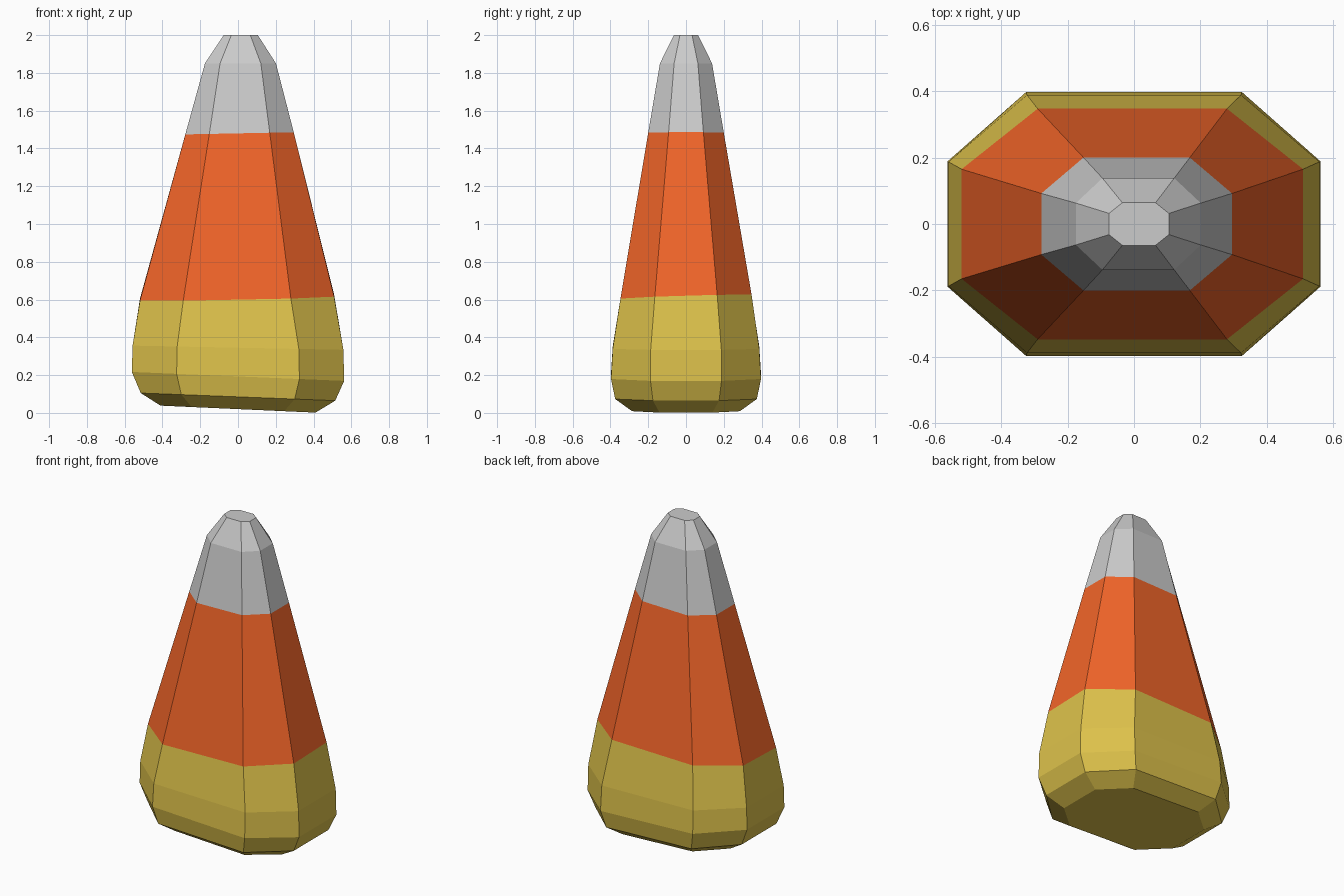
import bpy, bmesh

if "Cube" in bpy.data.objects:
    bpy.data.objects.remove(bpy.data.objects["Cube"])

def material(name, rgb):
    m = bpy.data.materials.new(name)
    m.diffuse_color = (*rgb, 1)
    m.use_nodes = True
    m.node_tree.nodes["Principled BSDF"].inputs["Base Color"].default_value = m.diffuse_color
    return m

# Octagonal rings from base to tip:
# centre x, half width x, short half x, half width y, short half y, z, x slope, y slope
RINGS = [
    (0.0,   0.41,  0.245, 0.285, 0.14,  0.02,  -0.045, 0.0),
    (0.0,   0.515, 0.30,  0.375, 0.175, 0.085, -0.039, 0.0),
    (0.0,   0.562, 0.325, 0.397, 0.188, 0.193, -0.042, 0.0),
    (0.0,   0.558, 0.322, 0.388, 0.187, 0.345, -0.02,  0.0),
    (-0.005, 0.514, 0.285, 0.347, 0.165, 0.61,  0.02,  0.03),
    (0.008, 0.287, 0.16,  0.20,  0.092, 1.48,  0.02,   0.0),
    (0.013, 0.188, 0.108, 0.138, 0.063, 1.85,  0.0,    0.0),
    (0.015, 0.09,  0.05,  0.064, 0.032, 2.0,   0.0,    0.0),
]
BAND = [0, 0, 0, 0, 1, 2, 2]  # colour of each strip between rings

def octagon(bm, cx, X, xi, Y, yi, z, sx, sy):
    pts = [(X, -yi), (X, yi), (xi, Y), (-xi, Y),
           (-X, yi), (-X, -yi), (-xi, -Y), (xi, -Y)]
    return [bm.verts.new((cx + x, y, z + sx * x + sy * y)) for x, y in pts]

# Tapered candy body, lofted through the rings and capped
bm = bmesh.new()
rings = [octagon(bm, *r) for r in RINGS]
for lower, upper, colour in zip(rings, rings[1:], BAND):
    for i in range(8):
        j = (i + 1) % 8
        bm.faces.new((lower[i], lower[j], upper[j], upper[i])).material_index = colour
bm.faces.new(rings[0][::-1]).material_index = 0
bm.faces.new(rings[-1]).material_index = 2
bmesh.ops.recalc_face_normals(bm, faces=bm.faces)

mesh = bpy.data.meshes.new("candy_corn")
bm.to_mesh(mesh)
bm.free()
candy = bpy.data.objects.new("candy_corn", mesh)
bpy.context.collection.objects.link(candy)

# Yellow base, orange middle, pale tip
for name, rgb in (("yellow", (0.73, 0.54, 0.07)),
                  ("orange", (0.89, 0.13, 0.022)),
                  ("pale_grey", (0.6, 0.6, 0.6))):
    mesh.materials.append(material(name, rgb))
